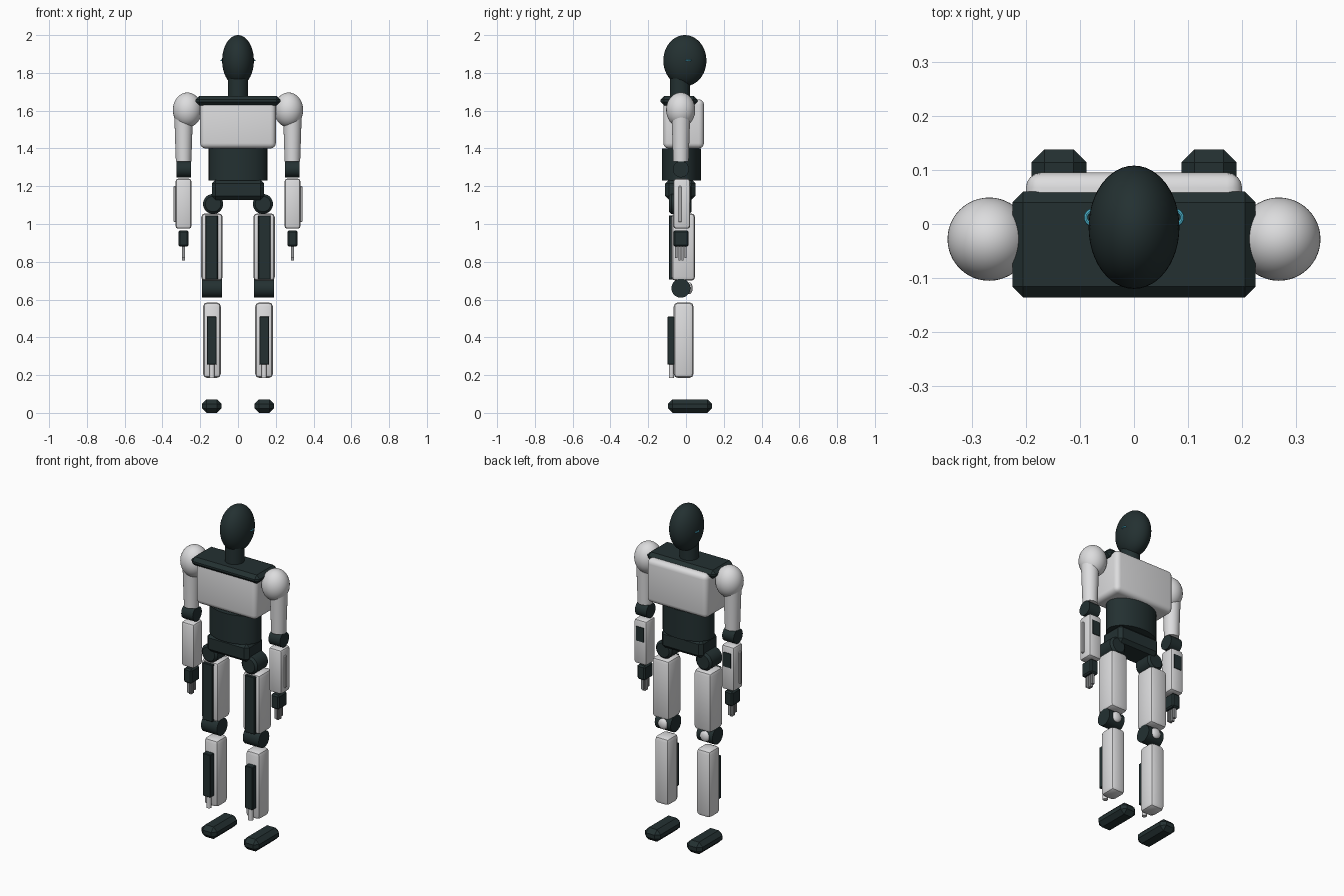
import bpy, math

if "Cube" in bpy.data.objects:
    bpy.data.objects.remove(bpy.data.objects["Cube"])


def material(name, rgb):
    m = bpy.data.materials.new(name)
    m.diffuse_color = (*rgb, 1)
    m.use_nodes = True
    m.node_tree.nodes["Principled BSDF"].inputs["Base Color"].default_value = m.diffuse_color
    return m


DARK = material("charcoal", (0.017, 0.030, 0.031))
LIGHT = material("pale grey", (0.72, 0.72, 0.73))
STEEL = material("steel grey", (0.32, 0.33, 0.34))
CYAN = material("cyan light", (0.08, 0.50, 0.68))


def finish(name, mat, bevel=0, segs=1):
    o = bpy.context.object
    o.name = name
    o.data.materials.append(mat)
    bpy.ops.object.transform_apply(location=False, rotation=True, scale=True)
    if bevel:
        b = o.modifiers.new("bevel", 'BEVEL')
        b.width, b.segments, b.limit_method = bevel, segs, 'ANGLE'
        b.angle_limit = math.radians(40)
        bpy.ops.object.modifier_apply(modifier="bevel")
    bpy.ops.object.shade_smooth_by_angle(angle=math.radians(35))
    return o


def box(name, mat, x, y, z, bevel=0, segs=1):
    """Box from (min, max) ranges."""
    bpy.ops.mesh.primitive_cube_add(size=1, location=[(a + b) / 2 for a, b in (x, y, z)])
    bpy.context.object.scale = [abs(b - a) for a, b in (x, y, z)]
    return finish(name, mat, bevel, segs)


def ball(name, mat, loc, radii):
    bpy.ops.mesh.primitive_uv_sphere_add(segments=48, ring_count=24, radius=1, location=loc)
    bpy.context.object.scale = radii
    return finish(name, mat)


def rod(name, mat, loc, r1, r2, length, rot=(0, 0, 0), stretch=(1, 1), bevel=0):
    bpy.ops.mesh.primitive_cone_add(vertices=40, radius1=r1, radius2=r2, depth=length,
                                    location=loc, rotation=rot)
    bpy.context.object.scale = (stretch[0], stretch[1], 1)
    return finish(name, mat, bevel)


Q = math.pi / 2
YC = -0.027  # depth of the joint line

# Head, neck and trunk
ball("head", DARK, (0, -0.006, 1.865), (0.084, 0.114, 0.135))
rod("neck", DARK, (0, -0.032, 1.71), 0.053, 0.053, 0.14)
box("collar", DARK, (-0.225, 0.225), (-0.136, 0.06), (1.627, 1.678), 0.02)
box("chest", LIGHT, (-0.2, 0.2), (-0.12, 0.095), (1.4, 1.66), 0.028, 4)
rod("abdomen", DARK, (0, -0.024, 1.315), 1, 1, 0.17, stretch=(0.155, 0.103))
box("pelvis", DARK, (-0.138, 0.138), (-0.11, 0.05), (1.128, 1.235), 0.02)

for s, side in ((-1, "left"), (1, "right")):
    def X(a, b):
        return tuple(sorted((s * a, s * b)))

    # Side light ring on the head
    bpy.ops.mesh.primitive_torus_add(location=(s * 0.076, 0.012, 1.866), major_radius=0.013,
                                     minor_radius=0.004, major_segments=24, minor_segments=8)
    finish(side + "_head_light", CYAN)

    # Arm
    ax = s * 0.288
    ball(side + "_shoulder", LIGHT, (s * 0.268, -0.028, 1.604), (0.077, 0.077, 0.092))
    rod(side + "_upper_arm", LIGHT, (ax, YC, 1.45), 0.041, 0.049, 0.24)
    rod(side + "_elbow", DARK, (ax, YC, 1.29), 0.043, 0.043, 0.076, (0, Q, 0))
    box(side + "_forearm", LIGHT, X(0.246, 0.331), (-0.067, 0.022), (0.975, 1.24), 0.015, 2)
    box(side + "_forearm_strip", LIGHT, X(0.325, 0.341), (-0.041, -0.024), (1.01, 1.2), 0.003)
    box(side + "_forearm_panel", DARK, X(0.263, 0.313), (0.019, 0.026), (1.115, 1.2))
    box(side + "_hand", DARK, X(0.262, 0.315), (-0.066, 0.014), (0.88, 0.966), 0.008)
    for i, length in enumerate((0.06, 0.073, 0.073, 0.06)):
        y = -0.051 + i * 0.016
        box(f"{side}_finger_{i + 1}", STEEL, X(0.28, 0.296), (y - 0.006, y + 0.006),
            (0.88 - length, 0.89))

    # Leg
    lx = s * 0.138
    rod(side + "_hip", DARK, (s * 0.132, -0.03, 1.106), 0.053, 0.053, 0.12, (Q, 0, 0), bevel=0.012)
    box(side + "_thigh", LIGHT, X(0.081, 0.195), (-0.076, 0.048), (0.7, 1.056), 0.02, 2)
    box(side + "_thigh_panel", DARK, X(0.107, 0.172), (-0.09, -0.07), (0.705, 1.046), 0.003)
    rod(side + "_knee", DARK, (lx, YC, 0.66), 0.05, 0.05, 0.105, (0, Q, 0))
    ball(side + "_kneecap", LIGHT, (lx, 0.018, 0.66), (0.031, 0.017, 0.031))
    box(side + "_shin", LIGHT, X(0.091, 0.185), (-0.065, 0.04), (0.185, 0.585), 0.022, 2)
    box(side + "_shin_panel", DARK, X(0.114, 0.165), (-0.098, -0.06), (0.255, 0.51), 0.003)
    rod(side + "_ankle_rod", LIGHT, (lx, -0.077, 0.24), 0.014, 0.014, 0.11)
    box(side + "_foot", DARK, X(0.088, 0.19), (-0.095, 0.138), (0, 0.072), 0.024)
